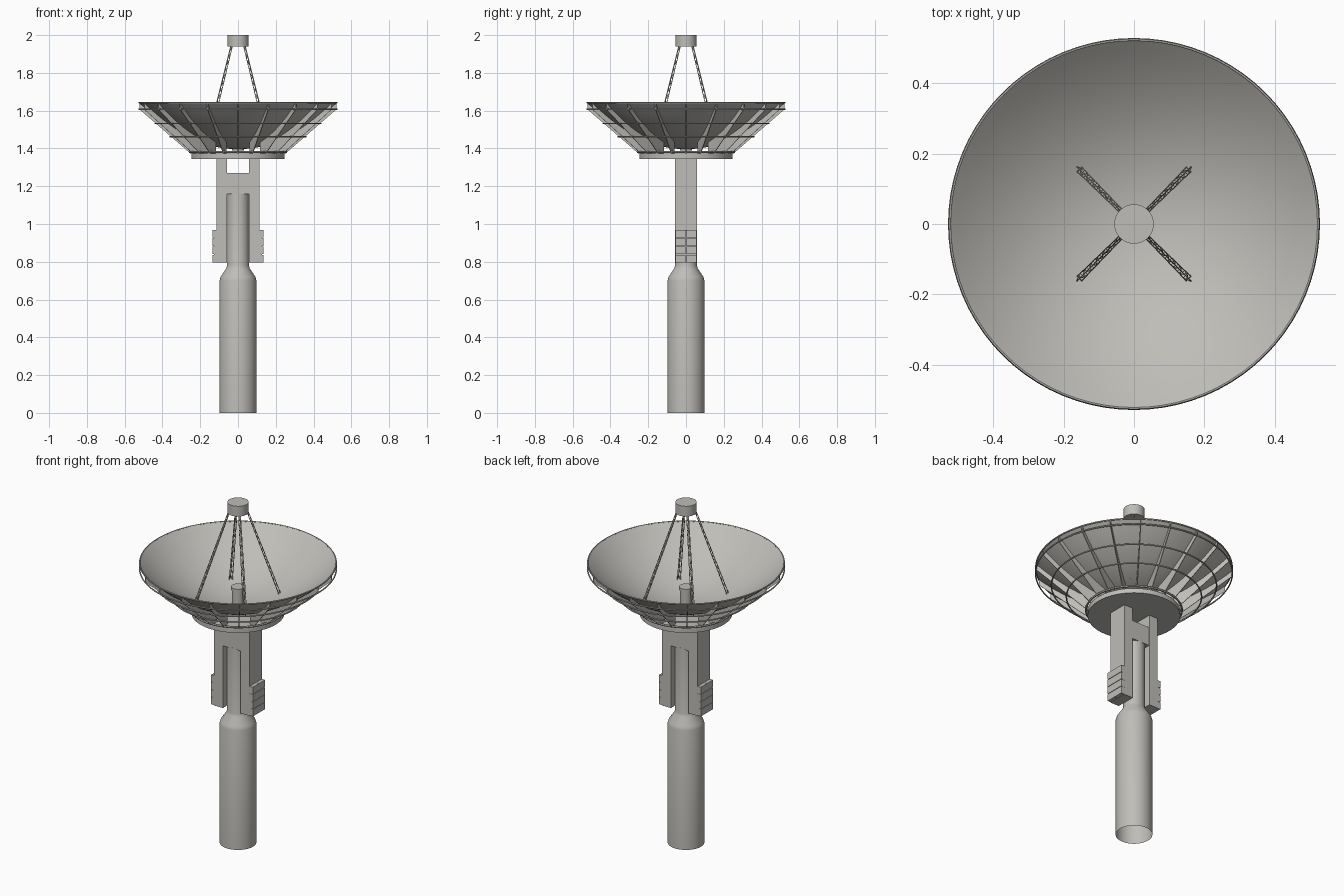
import bpy, bmesh, math
from mathutils import Vector

if "Cube" in bpy.data.objects:
    bpy.data.objects.remove(bpy.data.objects["Cube"])

grey = bpy.data.materials.new("warm_grey_paint")
grey.use_nodes = True
COLOR = (0.52, 0.51, 0.48, 1)
grey.diffuse_color = COLOR
grey.node_tree.nodes["Principled BSDF"].inputs["Base Color"].default_value = COLOR


def finish(bm, name, smooth=False, normals=True):
    if normals:
        bmesh.ops.recalc_face_normals(bm, faces=bm.faces)
    mesh = bpy.data.meshes.new(name)
    bm.to_mesh(mesh)
    bm.free()
    mesh.materials.append(grey)
    ob = bpy.data.objects.new(name, mesh)
    bpy.context.collection.objects.link(ob)
    if smooth:
        bpy.ops.object.select_all(action="DESELECT")
        ob.select_set(True)
        bpy.context.view_layer.objects.active = ob
        bpy.ops.object.shade_smooth_by_angle(angle=math.radians(30))
    return ob


def lathe(name, profile, steps=64):
    """Spin an (r, z) profile around the z axis."""
    bm = bmesh.new()
    vs = [bm.verts.new((r, 0, z)) for r, z in profile]
    es = [bm.edges.new(p) for p in zip(vs, vs[1:])]
    bmesh.ops.spin(bm, geom=vs + es, cent=(0, 0, 0), axis=(0, 0, 1),
                   angle=math.tau, steps=steps, use_duplicate=False)
    bmesh.ops.remove_doubles(bm, verts=bm.verts, dist=1e-5)
    return finish(bm, name, True)


def add_box(bm, lo, hi):
    lo, hi = Vector(lo), Vector(hi)
    vs = bmesh.ops.create_cube(bm, size=1)["verts"]
    bmesh.ops.scale(bm, vec=hi - lo, verts=vs)
    bmesh.ops.translate(bm, vec=(lo + hi) / 2, verts=vs)


def add_rod(bm, a, b, radius):
    d = b - a
    vs = bmesh.ops.create_cone(bm, cap_ends=True, segments=6, radius1=radius,
                               radius2=radius, depth=d.length)["verts"]
    bmesh.ops.rotate(bm, verts=vs, matrix=d.to_track_quat("Z", "Y").to_matrix())
    bmesh.ops.translate(bm, vec=(a + b) / 2, verts=vs)


def ring(name, radius, z, thick=0.004):
    profile = [(radius + thick * math.cos(i * math.tau / 6),
                z + thick * math.sin(i * math.tau / 6)) for i in range(7)]
    return lathe(name, profile, 80)


# Support column, open underneath
lathe("column", [(0.098, 0), (0.098, 0.70), (0.092, 0.72), (0.062, 0.765),
                 (0.058, 0.78), (0.058, 1.165), (0, 1.165)])

# Yoke: two arms joined by a crossbar
for side, label in ((1, "left"), (-1, "right")):
    bm = bmesh.new()
    xs = sorted((side * 0.058, side * 0.115))
    add_box(bm, (xs[0], -0.058, 0.795), (xs[1], 0.058, 1.35))
    finish(bm, label + "_yoke_arm")

    # Counterweight blocks, two columns by four rows, over a backing plate
    bm = bmesh.new()
    xs = sorted((side * 0.114, side * 0.136))
    row = 0.0437
    for i in range(4):
        for y in (-0.029, 0.029):
            z = 0.795 + i * row
            add_box(bm, (xs[0], y - 0.0275, z + 0.0015),
                    (xs[1], y + 0.0275, z + row - 0.0015))
    xs = sorted((side * 0.114, side * 0.128))
    add_box(bm, (xs[0], -0.056, 0.797), (xs[1], 0.056, 0.968))
    finish(bm, label + "_counterweight")

bm = bmesh.new()
add_box(bm, (-0.06, -0.057, 1.16), (0.06, 0.057, 1.27))
finish(bm, "yoke_crossbar")

# Turntable under the dish
lathe("dish_base", [(0, 1.345), (0.247, 1.345), (0.247, 1.372), (0, 1.372)])
ring("base_ring", 0.255, 1.382, 0.006)


# Parabolic bowl
RIM, LOW, TOP = 0.523, 1.40, 1.645


def bowl_z(r):
    return LOW + (TOP - LOW) * (r / RIM) ** 2


inner = [(RIM * i / 16, bowl_z(RIM * i / 16)) for i in range(17)]
outer = [(r, z - 0.004) for r, z in reversed(inner)]
lathe("bowl", inner + outer, 80)
ring("rim_ring", RIM, TOP - 0.003)

# Radial fins between the bowl and the outer cone
bm = bmesh.new()
FINS = 20
outline = [(0.20, 1.372), (0.25, 1.372), (0.522, 1.607), (0.522, 1.64)]
outline += [(r, bowl_z(r) - 0.002) for r in [0.52 - 0.04 * i for i in range(1, 9)]]
for k in range(FINS):
    a = k * math.tau / FINS
    c, s = math.cos(a), math.sin(a)
    f = bm.faces.new([bm.verts.new((r * c + 0.002 * s, r * s - 0.002 * c, z))
                      for r, z in outline])
    up = bmesh.ops.extrude_face_region(bm, geom=[f])["geom"]
    bmesh.ops.translate(bm, vec=(-0.004 * s, 0.004 * c, 0),
                        verts=[v for v in up if isinstance(v, bmesh.types.BMVert)])
finish(bm, "dish_fins")

# Hoops around the fins
for n, (r, z) in enumerate([(0.36, 1.462), (0.44, 1.532), (0.524, 1.607)]):
    ring("hoop_%d" % (n + 1), r, z)

# Receiver horn at the bowl centre and receiver can above
lathe("feed_horn", [(0.033, 1.39), (0.033, 1.485), (0.037, 1.487), (0.037, 1.503),
                    (0, 1.503)], 32)
lathe("receiver_can", [(0, 1.94), (0.056, 1.94), (0.056, 2.0), (0, 2.0)], 48)

# Four tapering lattice legs carrying the receiver
bm = bmesh.new()
BAYS = 14
for k in range(4):
    a = math.pi / 4 + k * math.pi / 2
    out, side = Vector((math.cos(a), math.sin(a), 0)), Vector((-math.sin(a), math.cos(a), 0))
    foot, head = out * 0.22 + Vector((0, 0, 1.44)), out * 0.046 + Vector((0, 0, 1.945))
    corners = [side * 0.009, side * -0.009, out * 0.012]
    for i, off in enumerate(corners):
        nxt = corners[(i + 1) % 3]
        add_rod(bm, foot + off, head + off * 0.6, 0.0018)
        for j in range(BAYS):
            p, q = (off, nxt) if j % 2 else (nxt, off)
            t, u = j / BAYS, (j + 1) / BAYS
            add_rod(bm, foot.lerp(head, t) + p * (1 - 0.4 * t),
                    foot.lerp(head, u) + q * (1 - 0.4 * u), 0.001)
finish(bm, "receiver_legs")
